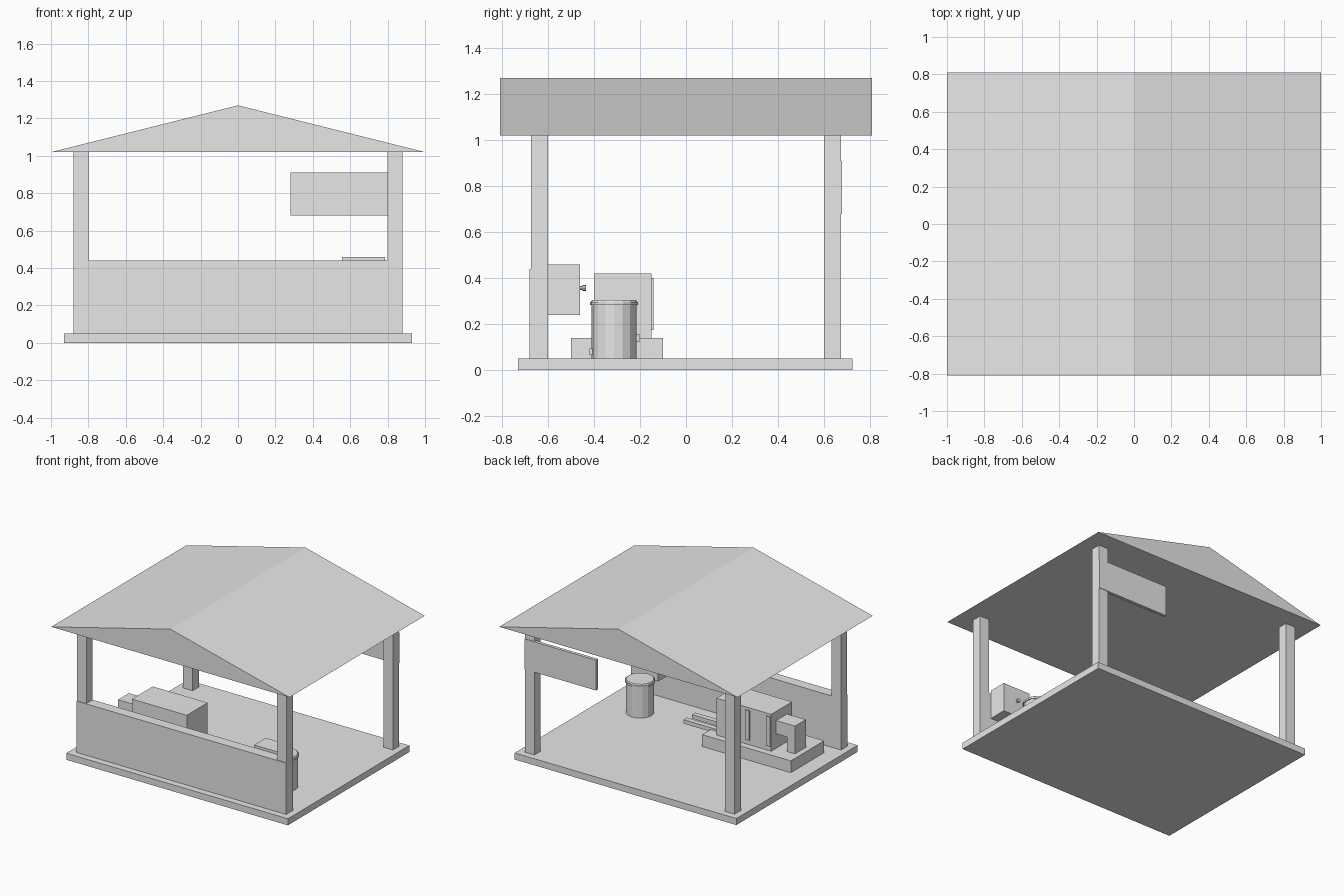
import bpy, bmesh, math
from mathutils import Matrix

cube = bpy.data.objects.get("Cube")
if cube:
    bpy.data.objects.remove(cube, do_unlink=True)

grey = bpy.data.materials.new("plain_grey")
grey.use_nodes = True
grey.diffuse_color = (0.8, 0.8, 0.8, 1)
grey.node_tree.nodes["Principled BSDF"].inputs["Base Color"].default_value = (0.8, 0.8, 0.8, 1)


def finish(name, bm):
    bmesh.ops.recalc_face_normals(bm, faces=bm.faces)
    mesh = bpy.data.meshes.new(name)
    bm.to_mesh(mesh)
    bm.free()
    mesh.materials.append(grey)
    obj = bpy.data.objects.new(name, mesh)
    bpy.context.collection.objects.link(obj)
    return obj


def box(name, x, y, z):
    """Box from (low, high) ranges on each axis."""
    bm = bmesh.new()
    bmesh.ops.create_cube(bm, size=1)
    for v in bm.verts:
        v.co = [r[0] if c < 0 else r[1] for c, r in zip(v.co, (x, y, z))]
    return finish(name, bm)


def prism(name, profile, y0, y1):
    """Extrude an (x, z) profile along y."""
    bm = bmesh.new()
    face = bm.faces.new([bm.verts.new((x, y0, z)) for x, z in profile])
    out = bmesh.ops.extrude_face_region(bm, geom=[face])
    for v in out["geom"]:
        if isinstance(v, bmesh.types.BMVert):
            v.co.y = y1
    return finish(name, bm)


def cylinder(name, centre, radius, depth, sides=16, along_y=False, top=None):
    bm = bmesh.new()
    bmesh.ops.create_cone(bm, cap_ends=True, segments=sides, radius1=radius,
                          radius2=radius if top is None else top, depth=depth)
    turn = Matrix.Rotation(math.pi / 2, 4, 'X') if along_y else Matrix()
    bm.transform(Matrix.Translation(centre) @ turn)
    return finish(name, bm)


# Shelter: floor, corner posts, solid gable roof
box("floor_slab", (-0.93, 0.93), (-0.73, 0.725), (0, 0.05))
for side, x in (("right", (-0.88, -0.8)), ("left", (0.8, 0.88))):
    box("front_post_" + side, x, (-0.675, -0.6), (0.05, 1.03))
    box("back_post_" + side, x, (0.6, 0.675), (0.05, 1.03))
prism("gable_roof", [(-1, 1.02), (1, 1.02), (0, 1.27)], -0.81, 0.81)

# Low front wall and hanging sign board at the back
box("front_wall", (-0.88, 0.88), (-0.68, -0.6), (0.05, 0.44))
box("sign_board", (0.28, 0.88), (0.655, 0.679), (0.68, 0.91))

# Wall-mounted tank with tap
box("wall_tank", (0.555, 0.785), (-0.6, -0.46), (0.24, 0.46))
cylinder("tap_neck", (0.667, -0.455, 0.357), 0.008, 0.014, 8, True)
cylinder("tap_knob", (0.667, -0.443, 0.357), 0.013, 0.014, 8, True)

# Bin with lid and pedal
cylinder("bin_body", (0.604, -0.313, 0.168), 0.098, 0.236)
cylinder("bin_lid_rim", (0.604, -0.313, 0.29), 0.105, 0.014)
cylinder("bin_lid_top", (0.604, -0.313, 0.301), 0.1, 0.008, top=0.095)
box("bin_pedal", (0.585, 0.623), (-0.42, -0.4), (0.065, 0.095))

# Machine: plinth, cabinet, door strips, outlet duct, output rails
box("machine_plinth", (-0.81, -0.065), (-0.5, -0.1), (0.05, 0.14))
box("machine_cabinet", (-0.61, -0.15), (-0.4, -0.15), (0.14, 0.42))
for i, x in enumerate((-0.605, -0.43)):
    box(f"door_strip_{i + 1}", (x, x + 0.035), (-0.15, -0.142), (0.175, 0.4))
prism("outlet_duct", [(-0.61, 0.35), (-0.768, 0.35), (-0.768, 0.14),
                      (-0.7, 0.14), (-0.7, 0.25), (-0.61, 0.25)], -0.34, -0.21)
for i, y in enumerate((-0.34, -0.24)):
    box(f"output_rail_{i + 1}", (-0.16, 0.16), (y, y + 0.04), (0.125, 0.155))
